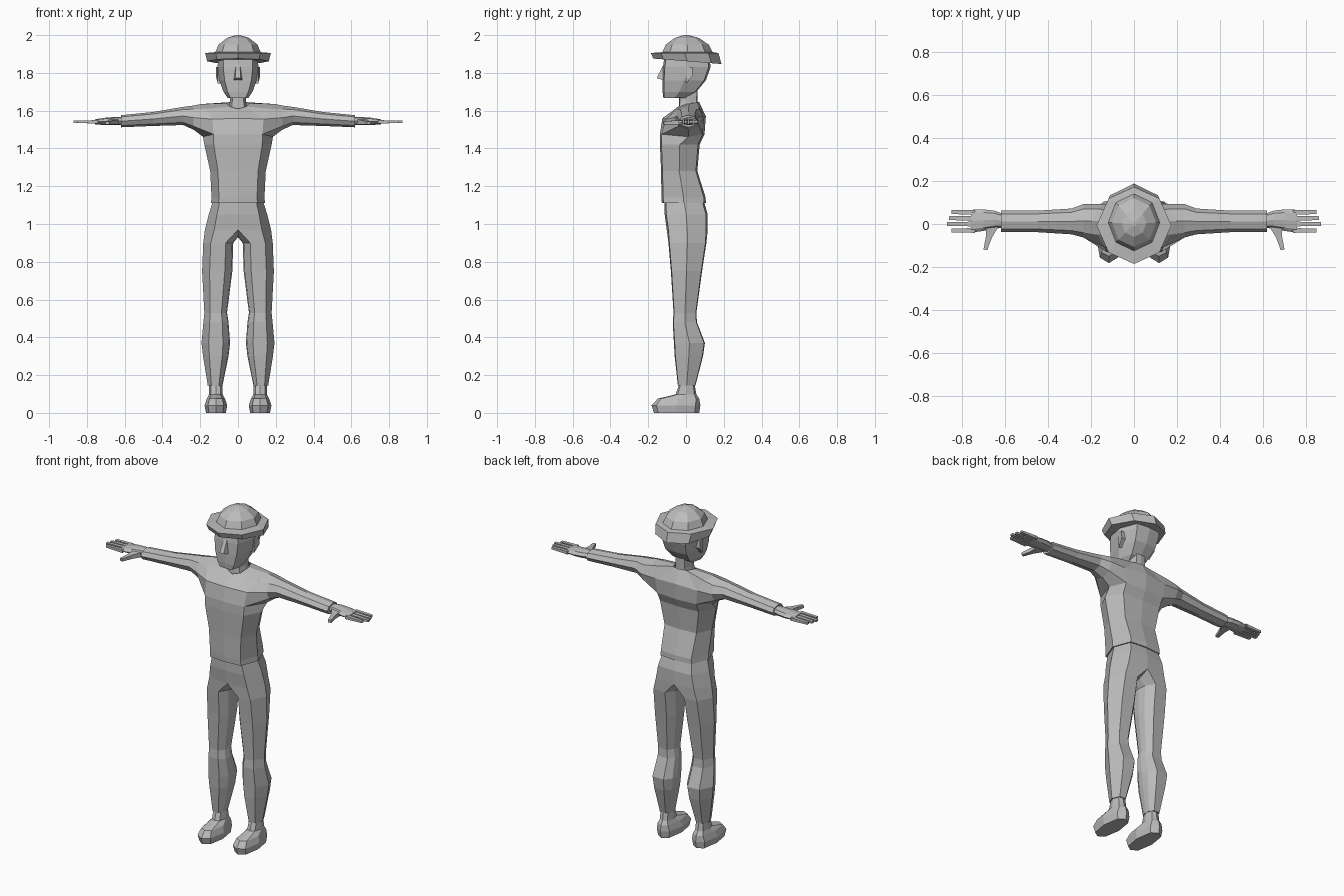
import bpy, bmesh, math

if "Cube" in bpy.data.objects:
    bpy.data.objects.remove(bpy.data.objects["Cube"])

grey = bpy.data.materials.new("plain_grey")
grey.diffuse_color = (0.5, 0.5, 0.5, 1)
grey.use_nodes = True
grey.node_tree.nodes["Principled BSDF"].inputs["Base Color"].default_value = grey.diffuse_color


def build(name, polys, mirror=False):
    """Weld polygons (lists of points) into one flat-shaded object."""
    bm = bmesh.new()
    sides = (1, -1) if mirror else (1,)
    for s in sides:
        for poly in polys:
            bm.faces.new([bm.verts.new((s * x, y, z)) for x, y, z in poly])
    bmesh.ops.remove_doubles(bm, verts=bm.verts, dist=0.0005)
    bmesh.ops.recalc_face_normals(bm, faces=bm.faces)
    me = bpy.data.meshes.new(name)
    bm.to_mesh(me)
    bm.free()
    me.materials.append(grey)
    ob = bpy.data.objects.new(name, me)
    bpy.context.collection.objects.link(ob)
    return ob


def bridge(a, b, closed=True):
    n = len(a)
    return [[a[i], a[(i + 1) % n], b[(i + 1) % n], b[i]]
            for i in range(n if closed else n - 1)]


def loft(rings, closed=True):
    return [f for a, b in zip(rings, rings[1:]) for f in bridge(a, b, closed)]


def solid(rings):
    return loft(rings) + [rings[0], rings[-1]]


def half(z, hx, f, b, k=0.72, q=0.92):
    """Right half of a body section: front, corner, side, corner, back."""
    m, h = (f + b) / 2, (b - f) / 2
    return [(0, f, z), (k * hx, m - q * h, z), (hx, m, z),
            (k * hx, m + q * h, z), (0, b, z)]


def section(z, hx, f, b, k=0.72, q=0.92, cx=0, tilt=0):
    """Full eight-sided section."""
    r = half(z, hx, f, b, k, q)
    r += [(-x, y, w) for x, y, w in r[3:0:-1]]
    return [(x + cx, y, w + tilt * y) for x, y, w in r]


def limb(x, yc, zc, hy, hz):
    """Eight-sided section across the arm, starting underneath."""
    return [(x, yc - hy * math.sin(i * math.pi / 4),
             zc - hz * math.cos(i * math.pi / 4)) for i in range(8)]


def bar(p, q, w0, w1, h0, h1):
    """Tapered box from p to q, lying flat."""
    dx, dy = q[0] - p[0], q[1] - p[1]
    d = math.hypot(dx, dy)
    nx, ny = -dy / d, dx / d
    return solid([[(c[0] + s * w * nx, c[1] + s * w * ny, c[2] + t * h)
                   for s, t in ((-1, -1), (1, -1), (1, 1), (-1, 1))]
                  for c, w, h in ((p, w0, h0), (q, w1, h1))])


# shirt: torso rows, shoulder patch, then the sleeve from the armhole
rows = [half(1.11, .143, -.128, .105), half(1.14, .14, -.13, .104),
        half(1.28, .147, -.132, .06), half(1.42, .178, -.138, .072)]
arm_row = half(1.475, .18, -.138, .098)
arm_row[2] = (.185, .012, 1.462)
rows.append(arm_row)
F0, F1, B1, B0 = (0, -.125, 1.56), (.135, -.108, 1.555), (.14, .093, 1.56), (0, .105, 1.57)
Tf, Tt, Tb = (.17, -.05, 1.61), (.195, .015, 1.635), (.17, .07, 1.62)
neck = [(0, -.055, 1.61), (.045, -.04, 1.622), (.06, .015, 1.64),
        (.045, .06, 1.645), (0, .07, 1.645)]
shirt = loft(rows, False) + [rows[0]]
shirt += [[arm_row[0], arm_row[1], F1, F0], [arm_row[3], arm_row[4], B0, B1],
          [F0, F1, neck[1], neck[0]], [F1, Tf, neck[1]],
          [Tf, Tt, neck[2], neck[1]], [Tt, Tb, neck[3], neck[2]],
          [B1, neck[3], Tb], [B1, B0, neck[4], neck[3]]]
armhole = [arm_row[2], arm_row[1], F1, Tf, Tt, Tb, B1, arm_row[3]]
sleeve = [armhole, limb(.235, .015, 1.563, .078, .064), limb(.29, .012, 1.572, .06, .048),
          limb(.45, .012, 1.556, .05, .037), limb(.62, .012, 1.544, .05, .032)]
shirt += loft(sleeve) + [sleeve[-1]]
build("shirt", shirt, True)

# trousers: hip rows, crotch, then the legs
hips = [half(1.13, .13, -.115, .092), half(1.05, .155, -.113, .115),
        half(.97, .175, -.102, .115)]
top = hips[-1] + [(0, .045, .937), (0, 0, .93), (0, -.045, .937)]


def leg(z, inner, outer, f, b):
    c, w, m, h = (inner + outer) / 2, (outer - inner) / 2, (f + b) / 2, (b - f) / 2
    prof = ((-.5, -1), (.5, -.95), (1, 0), (.5, .95), (-.5, 1),
            (-.92, .5), (-1, 0), (-.92, -.5))
    return [(c + u * w, m + v * h, z) for u, v in prof]


legs = [top, leg(.90, .025, .184, -.093, .108), leg(.75, .03, .19, -.08, .085),
        leg(.53, .058, .178, -.066, .055), leg(.48, .05, .183, -.07, .058),
        leg(.37, .042, .193, -.064, .1), leg(.30, .05, .185, -.06, .09),
        leg(.145, .082, .16, -.043, .05)]
build("trousers", loft(hips, False) + loft(legs) + [legs[-1]], True)

# shoes
build("shoes", solid([section(0, .052, -.17, .07, .7, .8, .117),
                      section(.04, .06, -.182, .076, .7, .8, .117),
                      section(.075, .048, -.15, .07, .7, .85, .117),
                      section(.098, .036, -.055, .055, .7, .8, .117),
                      section(.16, .034, -.033, .044, .7, .8, .118)]), True)

# hands: palm, four fingers and a thumb
hand = solid([limb(.60, .014, 1.545, .03, .022), limb(.65, .02, 1.545, .042, .022),
              limb(.70, .018, 1.543, .05, .02), limb(.758, .013, 1.541, .053, .013)])
for y, tip in ((.055, .85), (.027, .862), (0, .87), (-.03, .85)):
    hand += bar((.74, y, 1.541), (tip, y, 1.541), .011, .009, .009, .006)
hand += bar((.66, -.005, 1.54), (.675, -.06, 1.537), .03, .014, .014, .011)
hand += bar((.675, -.06, 1.537), (.692, -.12, 1.535), .014, .009, .011, .008)
build("hands", hand, True)

# neck and head
build("neck", solid([section(1.6, .05, -.04, .06), section(1.65, .042, -.036, .06),
                     section(1.72, .042, -.036, .062)]))
build("head", solid([section(1.668, .055, -.12, .0), section(1.70, .077, -.124, .055),
                     section(1.76, .098, -.125, .105), section(1.83, .108, -.122, .13),
                     section(1.88, .105, -.115, .125)]))

# nose
tip_l, tip_r = (-.014, -.156, 1.772), (.014, -.156, 1.772)
base_l, base_r = (-.024, -.118, 1.762), (.024, -.118, 1.762)
brow_l, brow_r = (-.01, -.118, 1.845), (.01, -.118, 1.845)
build("nose", [[tip_l, tip_r, brow_r, brow_l], [tip_l, base_l, base_r, tip_r],
               [tip_l, brow_l, base_l], [tip_r, base_r, brow_r],
               [base_l, brow_l, brow_r, base_r]])

# ears
ear = ((0, 1.745), (.036, 1.785), (.034, 1.83), (-.004, 1.83))
build("ears", solid([[(.085, y, z) for y, z in ear],
                     [(.108 + .25 * max(y, 0), y, z) for y, z in ear]]), True)

# hat: tilted brim band and faceted dome
build("hat", solid([section(1.862, .163, -.173, .188, .68, .7, 0, -.08),
                    section(1.905, .174, -.186, .172, .68, .7),
                    section(1.91, .12, -.125, .14, .7, .7),
                    section(1.95, .103, -.107, .12, .7, .7),
                    section(1.985, .058, -.06, .068, .7, .7),
                    section(2.0, .012, -.012, .014, .7, .7)]))
